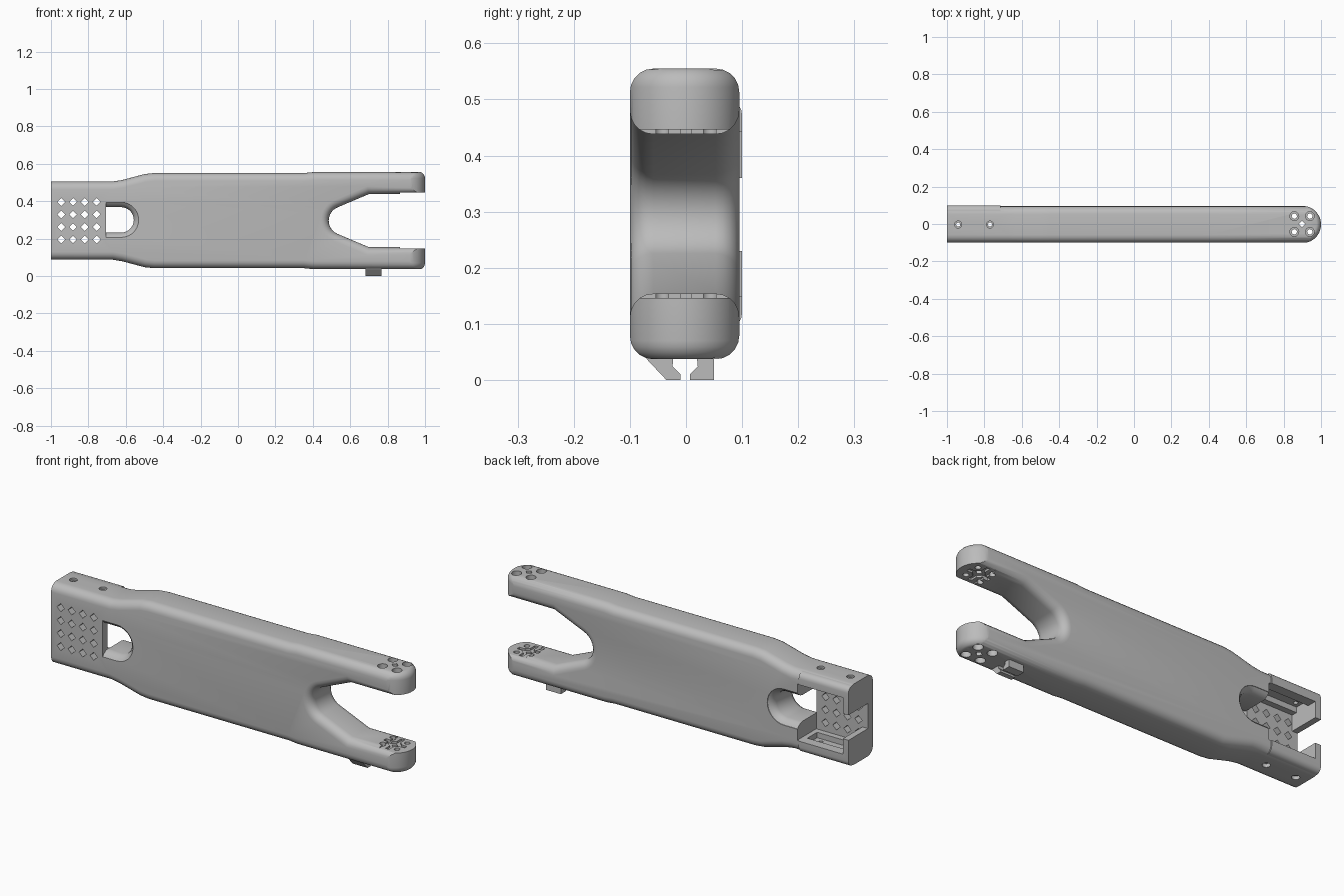
import bpy, bmesh, math
from mathutils import Vector

if "Cube" in bpy.data.objects:
    bpy.data.objects.remove(bpy.data.objects["Cube"], do_unlink=True)

grey = bpy.data.materials.new("light grey plastic")
grey.use_nodes = True
grey.diffuse_color = (0.5, 0.5, 0.5, 1)
grey.node_tree.nodes["Principled BSDF"].inputs["Base Color"].default_value = (0.5, 0.5, 0.5, 1)

MID = 0.296  # height of the long centre line


def place(axis, a, b, t):
    return {"x": (t, a, b), "y": (a, t, b), "z": (a, b, t)}[axis]


def loft(bm, axis, rings):
    """Closed skin through (position, outline) rings along an axis."""
    loops = [[bm.verts.new(place(axis, a, b, t)) for a, b in pts] for t, pts in rings]
    n = len(loops[0])
    for lo, hi in zip(loops, loops[1:]):
        for i in range(n):
            j = (i + 1) % n
            bm.faces.new((lo[i], lo[j], hi[j], hi[i]))
    bm.faces.new(loops[0])
    bm.faces.new(loops[-1])


def prism(bm, axis, pts, lo, hi):
    loft(bm, axis, [(lo, pts), (hi, pts)])


def rect(a0, a1, b0, b1):
    return [(a0, b0), (a1, b0), (a1, b1), (a0, b1)]


def arc(a, b, r, start, end, n):
    angles = [math.radians(start + (end - start) * i / n) for i in range(n + 1)]
    return [(a + r * math.cos(t), b + r * math.sin(t)) for t in angles]


def circle(a, b, r, n=16):
    return arc(a, b, r, 0, 360, n)[:-1]


def finish(bm, name):
    bmesh.ops.recalc_face_normals(bm, faces=bm.faces[:])
    mesh = bpy.data.meshes.new(name)
    bm.to_mesh(mesh)
    bm.free()
    obj = bpy.data.objects.new(name, mesh)
    bpy.context.collection.objects.link(obj)
    mesh.materials.append(grey)
    return obj


def round_edges(bm, width, rule, segments=5):
    bmesh.ops.recalc_face_normals(bm, faces=bm.faces[:])
    edges = [e for e in bm.edges if rule(*[v.co for v in e.verts])]
    bmesh.ops.bevel(bm, geom=edges, offset=width, segments=segments, profile=0.5,
                    affect="EDGES", clamp_overlap=True)


def combine(target, tool, operation="DIFFERENCE"):
    mod = target.modifiers.new("join", "BOOLEAN")
    mod.operation, mod.solver, mod.object = operation, "EXACT", tool
    bpy.context.view_layer.objects.active = target
    bpy.ops.object.modifier_apply(modifier=mod.name)
    bpy.data.objects.remove(tool, do_unlink=True)


def cut(target, *prisms):
    bm = bmesh.new()
    for p in prisms:
        prism(bm, *p)
    combine(target, finish(bm, "cutter"))


# Arm body: side outline with the fork, rounded on both long sides
top = [(-1.1, 0.505), (-0.67, 0.505), (-0.62, 0.513), (-0.5, 0.545), (-0.45, 0.55),
       (0.35, 0.55), (0.4, 0.555), (1.1, 0.555)]
fork = [(1.1, 0.438), (0.7, 0.438)] + arc(0.562, MID, 0.077, 114, 246, 14) + [(0.7, 0.154), (1.1, 0.154)]
bottom = [(x, 2 * MID - z) for x, z in reversed(top)]
bm = bmesh.new()
prism(bm, "y", top + fork + bottom, -0.1, 0.095)
round_edges(bm, 0.042, lambda a, b: abs(a.y - b.y) < 0.001)
arm = finish(bm, "arm_body")

# Rounded fork tips: keep what lies inside a round-nosed hull
nose = arc(0.901, -0.0025, 0.099, -90, 90, 24)
bm = bmesh.new()
prism(bm, "z", [(-1, 0.0965)] + [(-1, -0.1015)] + nose, 0.034, 0.558)
round_edges(bm, 0.036, lambda a, b: abs(a.z - b.z) < 0.001 and max(a.x, b.x) > -0.99)
combine(arm, finish(bm, "hull"), "INTERSECT")

# Raised mounting box on the back of the narrow end
bm = bmesh.new()
prism(bm, "y", rect(-1, -0.715, 0.09, 0.502), 0, 0.1)
round_edges(bm, 0.03, lambda a, b: abs(a.x - b.x) > 0.1 and a.y > 0.05)
combine(arm, finish(bm, "box"), "UNION")

# Box cavity, end opening and side rails
cut(arm, ("y", rect(-0.968, -0.704, 0.15, 0.442), -0.06, 0.2))
cut(arm, ("y", rect(-1.1, -0.704, 0.23, 0.36), -0.06, 0.2))
cut(arm, ("y", rect(-0.968, -0.73, 0.122, 0.47), -0.03, 0.05))

# Round-ended slot with flared rims
rings = []
for y, flare in ((-0.11, 0.03), (-0.098, 0.025), (-0.09, 0.014), (-0.075, 0.004), (-0.06, 0),
                 (0.055, 0), (0.07, 0.004), (0.085, 0.014), (0.093, 0.025), (0.11, 0.03)):
    r = 0.068 + flare
    rings.append((y, [(-0.705, 0.3 - r)] + arc(-0.625, 0.3, r, -90, 90, 14) + [(-0.705, 0.3 + r)]))
bm = bmesh.new()
loft(bm, "y", rings)
combine(arm, finish(bm, "slot"))

# Grid of diamond vents in the front wall
cut(arm, *[("y", circle(-0.945 + 0.063 * i, 0.195 + 0.067 * j, 0.021, 4), -0.2, 0)
           for i in range(4) for j in range(4)])

# Screw holes through the top and bottom of the box
screws = (-0.94, -0.77)
cut(arm, *[("z", circle(x, -0.003, 0.011), 0, 0.6) for x in screws])
cut(arm, *[("z", circle(x, -0.003, 0.019), lo, lo + 0.1)
           for x in screws for lo in (-0.002 + 0.007, 0.495)])

# Motor seats inside the fork tips, with a shallow cross-shaped groove
cut(arm, ("z", rect(0.865, 1.1, -0.2, 0.2), 0.146, 0.446))
cut(arm, ("z", circle(0.9, 0, 0.03), 0.136, 0.456))
cut(arm, ("z", rect(0.84, 0.96, -0.01, 0.01), 0.136, 0.456))
cut(arm, ("z", rect(0.89, 0.91, -0.065, 0.065), 0.136, 0.456))

# Bolt holes with counterbores, and a diamond hole in the middle of each tip
bolts = [(x, y) for x in (0.857, 0.94) for y in (-0.042, 0.042)]
cut(arm, *[("z", circle(x, y, 0.014), -0.1, 0.7) for x, y in bolts],
    ("z", circle(0.899, 0, 0.017, 4), -0.1, 0.7))
cut(arm, *[("z", circle(x, y, 0.024), lo, lo + 0.2)
           for x, y in bolts for lo in (-0.135, 0.527)])

# Cable clip: two hooked jaws under the lower fork arm
jaws = ([(-0.075, 0.045), (-0.068, 0.035), (-0.035, 0), (-0.01, 0), (-0.01, 0.01), (-0.024, 0.024), (-0.022, 0.045)],
        [(0.05, 0.045), (0.05, 0), (0.007, 0), (0.007, 0.01), (0.021, 0.024), (0.019, 0.045)])
bm = bmesh.new()
for jaw in jaws:
    prism(bm, "x", jaw, 0.682, 0.766)
clip = finish(bm, "cable_clip")

# Smooth the rounded surfaces, keep real edges sharp
bpy.ops.object.select_all(action="DESELECT")
arm.select_set(True)
bpy.context.view_layer.objects.active = arm
bpy.ops.object.shade_smooth_by_angle(angle=math.radians(28))
